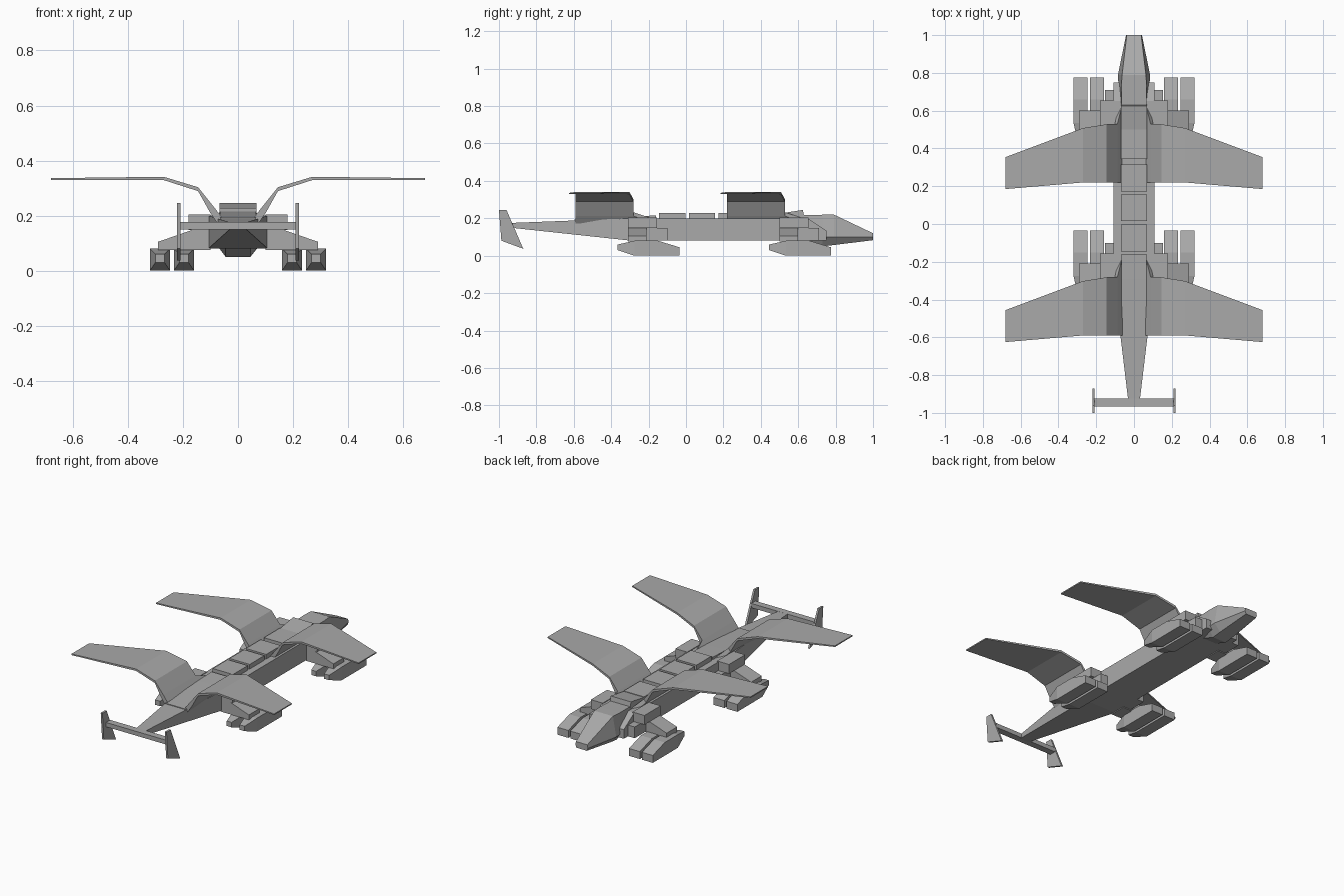
import bpy, bmesh

cube = bpy.data.objects.get("Cube")
if cube:
    bpy.data.objects.remove(cube, do_unlink=True)

grey = bpy.data.materials.new("hull_grey")
grey.use_nodes = True
COLOUR = (0.4, 0.4, 0.4, 1)
grey.diffuse_color = COLOUR
grey.node_tree.nodes["Principled BSDF"].inputs["Base Color"].default_value = COLOUR


def loft(name, rings, mirror=False):
    """Skin a row of matching rings and cap both ends."""
    bm = bmesh.new()
    rows = [[bm.verts.new(p) for p in ring] for ring in rings]
    for a, b in zip(rows, rows[1:]):
        for i in range(len(a)):
            j = (i + 1) % len(a)
            bm.faces.new((a[i], a[j], b[j], b[i]))
    bm.faces.new(rows[0])
    bm.faces.new(rows[-1])
    bmesh.ops.recalc_face_normals(bm, faces=bm.faces)
    mesh = bpy.data.meshes.new(name)
    bm.to_mesh(mesh)
    bm.free()
    mesh.materials.append(grey)
    obj = bpy.data.objects.new(name, mesh)
    bpy.context.collection.objects.link(obj)
    if mirror:
        obj.modifiers.new("Mirror", "MIRROR").use_mirror_merge = False
    return obj


def rect(y, x0, x1, z0, z1):
    return [(x0, y, z0), (x1, y, z0), (x1, y, z1), (x0, y, z1)]


def box(name, x0, x1, y0, y1, z0, z1, mirror=False):
    return loft(name, [rect(y0, x0, x1, z0, z1), rect(y1, x0, x1, z0, z1)], mirror)


def slab(name, profile, x0, x1, mirror=False):
    """Extrude a (y, z) side profile across x."""
    return loft(name, [[(x, y, z) for y, z in profile] for x in (x0, x1)], mirror)


# Fuselage with tapering tail boom
loft("fuselage", [
    rect(-0.94, -0.03, 0.03, 0.15, 0.175),
    rect(-0.29, -0.108, 0.108, 0.08, 0.2),
    rect(0.65, -0.108, 0.108, 0.08, 0.2),
    rect(0.75, -0.108, 0.108, 0.08, 0.135)])


# Faceted nose
def nose_ring(y, low, mid, top):
    half = [low, mid, top]
    return [(w, y, z) for w, z in half] + [(-w, y, z) for w, z in half[::-1]]


loft("nose", [
    nose_ring(0.62, (0.045, 0.09), (0.07, 0.13), (0.065, 0.217)),
    nose_ring(0.73, (0.045, 0.05), (0.082, 0.10), (0.067, 0.219)),
    nose_ring(0.79, (0.045, 0.057), (0.085, 0.10), (0.063, 0.22)),
    nose_ring(1.0, (0.035, 0.083), (0.042, 0.10), (0.038, 0.12))])

# Raised deck plates along the spine
for i, (y0, y1) in enumerate([(-0.145, -0.003), (0.015, 0.155), (0.173, 0.315), (0.345, 0.5)]):
    box(f"deck_plate_{i + 1}", -0.068, 0.068, y0, y1, 0.19, 0.228)
slab("cockpit_block", [(0.5, 0.19), (0.635, 0.19), (0.625, 0.245), (0.5, 0.225)], -0.068, 0.068)
slab("rear_spine", [(-0.6, 0.17), (-0.16, 0.19), (-0.16, 0.215), (-0.29, 0.21), (-0.6, 0.192)],
     -0.066, 0.066)

# Wing stations: x, z of upper skin, trailing y, leading y, thickness
WING = [(0.06, 0.195, 0.22, 0.64, 0.022),
        (0.088, 0.232, 0.22, 0.53, 0.02),
        (0.145, 0.303, 0.22, 0.528, 0.014),
        (0.27, 0.341, 0.22, 0.508, 0.012),
        (0.68, 0.336, 0.185, 0.354, 0.007)]

# Front and rear sets of wings, legs and feet
for place, dy in (("front", 0), ("rear", -0.81)):
    stations = []
    for i, (x, z, y0, y1, t) in enumerate(WING):
        inset = t * 0.7 if i < 2 else 0
        stations.append([(x, y0 + dy, z), (x, y1 + dy, z),
                         (x + inset, y1 + dy, z - t), (x + inset, y0 + dy, z - t)])
    loft(place + "_wings", stations, True)

    # Sloping outrigger with stacked joint blocks
    y0, y1 = 0.5 + dy, 0.6 + dy
    loft(place + "_outriggers", [
        [(x, y0, 0.075), (x, y1, 0.075), (x, y1, top), (x, y0, top)]
        for x, top in ((0.1, 0.155), (0.16, 0.15), (0.29, 0.105))], True)
    box(place + "_shoulders", 0.1, 0.18, y0, 0.655 + dy, 0.148, 0.204, True)
    box(place + "_knees", 0.1, 0.153, 0.55 + dy, 0.71 + dy, 0.08, 0.148, True)

    # Paired feet, tapered at the back and sloped at the toe
    for side, x in (("inner", 0.16), ("outer", 0.247)):
        w = x + 0.073
        loft(f"{place}_{side}_feet", [
            rect(0.445 + dy, x + 0.02, w - 0.02, 0.03, 0.06),
            rect(0.535 + dy, x, w, 0, 0.08),
            rect(0.66 + dy, x, w, 0, 0.08),
            rect(0.775 + dy, x, w, 0, 0.045)], True)

# Tail crossbar and slanted end fins
box("tail_bar", -0.212, 0.212, -0.965, -0.925, 0.15, 0.176)
slab("tail_fins", [(-1.0, 0.245), (-0.96, 0.245), (-0.87, 0.037), (-0.987, 0.08)],
     0.209, 0.221, True)
